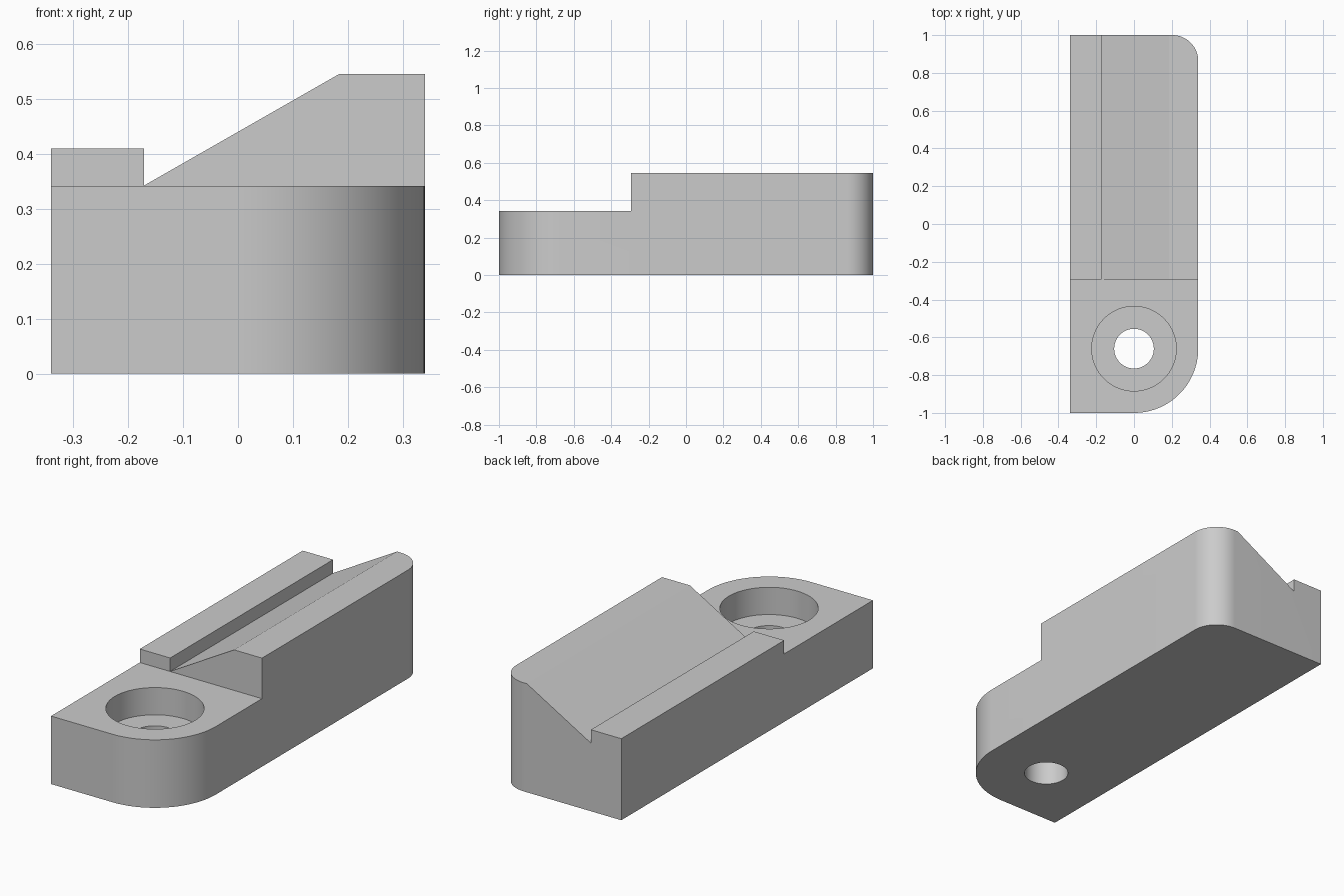
import bpy
import bmesh
from math import cos, sin, pi, radians
from mathutils import Vector

cube = bpy.data.objects.get("Cube")
if cube:
    bpy.data.objects.remove(cube, do_unlink=True)

W, TOP, STEP, FLOOR = 0.34, 0.546, 0.342, 0.205
HOLE_Y = -0.66

grey = bpy.data.materials.new("light grey")
grey.use_nodes = True
grey.diffuse_color = (0.6, 0.6, 0.6, 1)
grey.node_tree.nodes["Principled BSDF"].inputs["Base Color"].default_value = (0.6, 0.6, 0.6, 1)


def arc(cx, cy, r, start, end, n):
    angles = [radians(start + (end - start) * i / n) for i in range(n + 1)]
    return [(cx + r * cos(a), cy + r * sin(a)) for a in angles]


def prism(name, points, offset):
    """Extrude a closed 3D outline along an offset."""
    bm = bmesh.new()
    face = bm.faces.new([bm.verts.new(p) for p in points])
    new = bmesh.ops.extrude_face_region(bm, geom=[face])["geom"]
    bmesh.ops.translate(bm, vec=Vector(offset),
                        verts=[v for v in new if isinstance(v, bmesh.types.BMVert)])
    bmesh.ops.recalc_face_normals(bm, faces=bm.faces)
    mesh = bpy.data.meshes.new(name)
    bm.to_mesh(mesh)
    bm.free()
    mesh.materials.append(grey)
    obj = bpy.data.objects.new(name, mesh)
    bpy.context.collection.objects.link(obj)
    return obj


def flat(outline, z):
    return [(x, y, z) for x, y in outline]


# Block with one large and one small rounded corner
r = 0.137
outline = [(-W, 1), (-W, -1)] + arc(0, HOLE_Y, W, -90, 0, 32) + arc(W - r, 1 - r, r, 0, 90, 24)
body = prism("clamp_block", flat(outline, 0), (0, 0, TOP))

# Low mounting end
step = prism("step_cutter", [(-1, -2, STEP), (1, -2, STEP), (1, -0.295, STEP), (-1, -0.295, STEP)],
             (0, 0, 1))

# Sloping face and the low rail beside it
rail = [(-0.5, 0.41), (-0.171, 0.41), (-0.171, STEP + 0.0005), (0.185, TOP),
        (0.271, 0.5953), (-0.5, 0.5953)]
slope = prism("slope_cutter", [(x, -2, z) for x, z in rail], (0, 4, 0))

# Counterbored screw hole
bore = prism("counterbore_cutter", flat(arc(0, HOLE_Y, 0.224, 0, 360, 64)[:-1], FLOOR), (0, 0, 1))
hole = prism("hole_cutter", flat(arc(0, HOLE_Y, 0.105, 0, 360, 48)[:-1], -1), (0, 0, 2))

bpy.ops.object.select_all(action='DESELECT')
body.select_set(True)
bpy.context.view_layer.objects.active = body
for cutter in (step, slope, bore, hole):
    cutter.hide_render = True
    mod = body.modifiers.new(cutter.name, 'BOOLEAN')
    mod.operation = 'DIFFERENCE'
    mod.solver = 'EXACT'
    mod.object = cutter
    bpy.ops.object.modifier_apply(modifier=mod.name)
    bpy.data.objects.remove(cutter, do_unlink=True)

bpy.ops.object.shade_smooth_by_angle(angle=radians(25))
